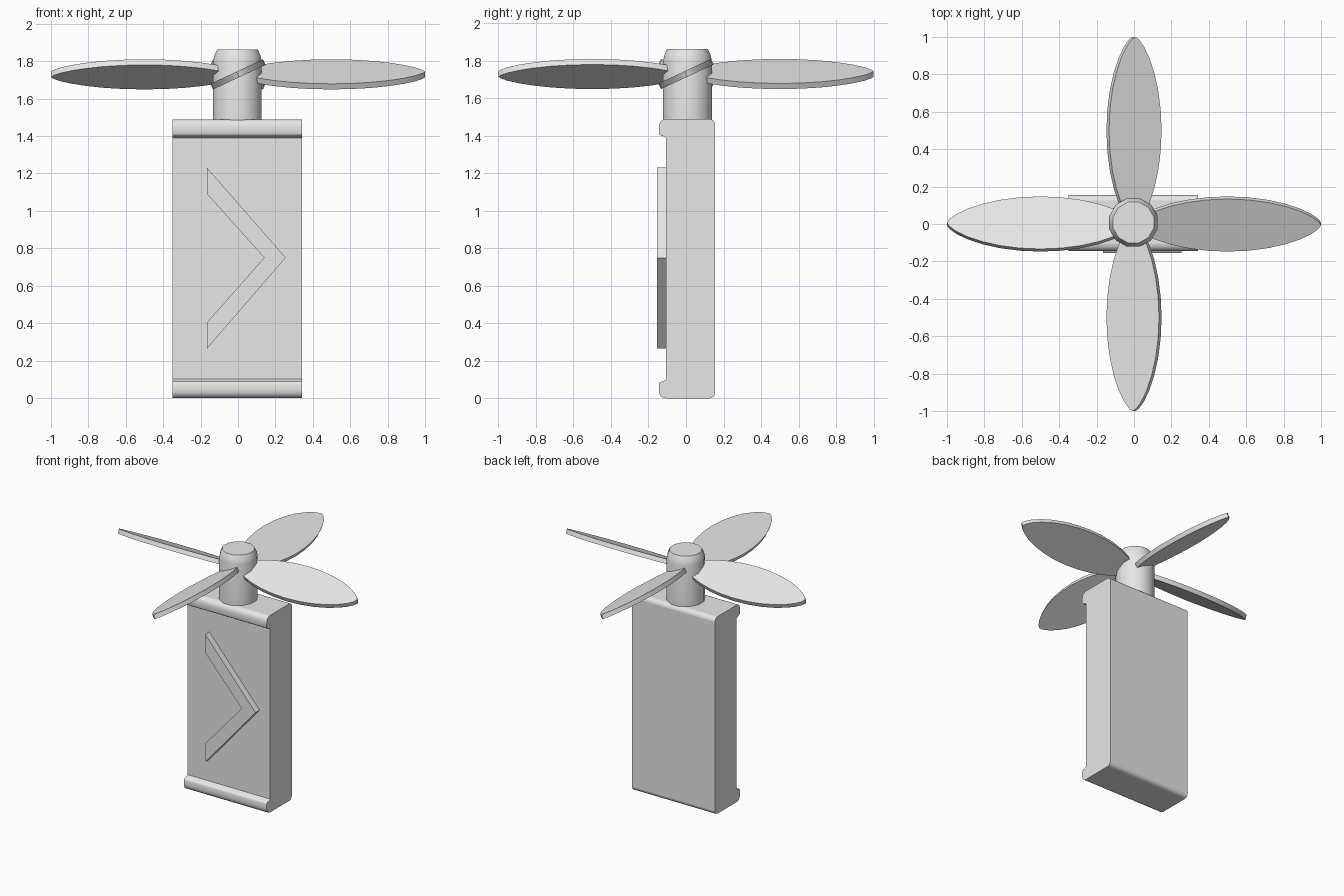
import bpy, bmesh, math
from mathutils import Matrix, Vector

if "Cube" in bpy.data.objects:
    bpy.data.objects.remove(bpy.data.objects["Cube"])

grey = bpy.data.materials.new("plain_grey")
grey.diffuse_color = (0.8, 0.8, 0.8, 1)
grey.use_nodes = True
grey.node_tree.nodes["Principled BSDF"].inputs["Base Color"].default_value = grey.diffuse_color


def finish(name, bm, angle):
    """Turn a bmesh into a named object; curved strips smooth, broad faces flat."""
    bmesh.ops.recalc_face_normals(bm, faces=bm.faces[:])
    mesh = bpy.data.meshes.new(name)
    bm.to_mesh(mesh)
    bm.free()
    mesh.materials.append(grey)
    ob = bpy.data.objects.new(name, mesh)
    bpy.context.collection.objects.link(ob)
    bpy.ops.object.select_all(action='DESELECT')
    ob.select_set(True)
    bpy.context.view_layer.objects.active = ob
    if angle:
        bpy.ops.object.shade_smooth_by_angle(angle=math.radians(angle))
        for p in mesh.polygons:
            if p.area > 0.1 or len(p.vertices) > 4:
                p.use_smooth = False
    return ob


def prism(name, points, offset, matrix=None, angle=0):
    """Extrude a closed outline of 3D points along an offset."""
    bm = bmesh.new()
    face = bm.faces.new([bm.verts.new(p) for p in points])
    new = bmesh.ops.extrude_face_region(bm, geom=[face], use_keep_orig=True)["geom"]
    bmesh.ops.translate(bm, vec=Vector(offset),
                        verts=[v for v in new if isinstance(v, bmesh.types.BMVert)])
    if matrix:
        bm.transform(matrix)
    return finish(name, bm, angle)


def arc(cy, cz, ry, rz, start, end, steps=4):
    """Points of a rounded corner in the y-z plane."""
    out = []
    for i in range(steps + 1):
        a = math.radians(start + (end - start) * i / steps)
        out.append((cy + ry * math.cos(a), cz + rz * math.sin(a)))
    return out


# Body: a side profile with a lip at both ends of the front, mirrored about mid height
MID = 0.745
upper = arc(0.125, 1.46, 0.03, 0.03, 0, 90)
upper += arc(-0.107, 1.45, 0.038, 0.04, 90, 180)
upper += arc(-0.12, 1.415, 0.025, 0.017, 180, 270, 3)
upper += [(-0.106, 1.389)]
lower = [(y, 2 * MID - z) for y, z in reversed(upper)]
prism("body", [(-0.35, y, z) for y, z in upper + lower], (0.692, 0, 0), angle=35)

# Raised arrow on the front
outline = [(-0.165, 1.23), (0.255, 0.75), (-0.165, 0.265),
           (-0.165, 0.405), (0.14, 0.75), (-0.165, 1.09)]
prism("arrow", [(x, -0.155, z) for x, z in outline], (0, 0.055, 0))

# Hub: turned column with a chamfered top
bm = bmesh.new()
SIDES = 12
rings = []
for r, z in [(0.134, 1.475), (0.134, 1.80), (0.128, 1.83), (0.113, 1.862)]:
    rings.append([bm.verts.new((-0.003 + r * math.cos(2 * math.pi * (i + 0.5) / SIDES),
                                0.008 + r * math.sin(2 * math.pi * (i + 0.5) / SIDES), z))
                  for i in range(SIDES)])
for a, b in zip(rings, rings[1:]):
    for i in range(SIDES):
        j = (i + 1) % SIDES
        bm.faces.new((a[i], a[j], b[j], b[i]))
bm.faces.new(rings[0])
bm.faces.new(rings[-1])
finish("hub", bm, 35)

# Four pitched leaf-shaped blades around the hub
THICK = 0.033
leaf = []
for i in range(28):
    a = 2 * math.pi * i / 28
    s = math.sin(a)
    leaf.append((0.5 + 0.5 * math.cos(a),
                 0.155 * math.copysign(abs(s) ** 1.35, s), -THICK / 2))
for k in range(4):
    place = (Matrix.Translation((0, 0, 1.73)) @ Matrix.Rotation(k * math.pi / 2, 4, 'Z')
             @ Matrix.Rotation(math.radians(25), 4, 'X'))
    prism(f"blade_{k + 1}", leaf, (0, 0, THICK), place, 35)
